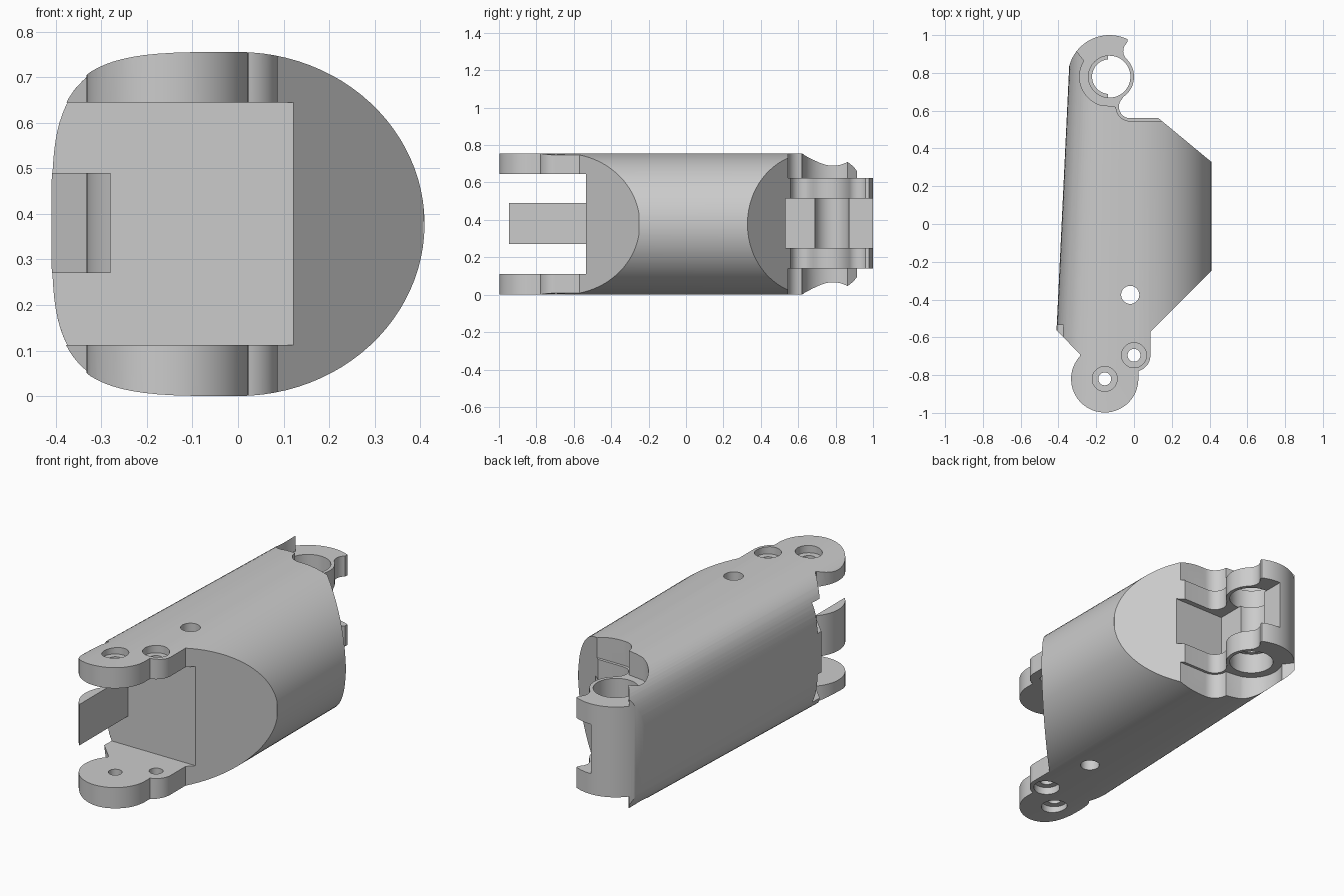
import bpy, bmesh, math
from math import cos, sin, radians, copysign

if "Cube" in bpy.data.objects:
    bpy.data.objects.remove(bpy.data.objects["Cube"], do_unlink=True)

grey = bpy.data.materials.new("plain_grey")
grey.use_nodes = True
COL = (0.6, 0.6, 0.6, 1)
grey.diffuse_color = COL
grey.node_tree.nodes["Principled BSDF"].inputs["Base Color"].default_value = COL

MID = 0.378            # mid height, also the top/bottom mirror plane
PIN = (-0.13, 0.78)    # rear hinge axis


def make(name, bm):
    bmesh.ops.recalc_face_normals(bm, faces=bm.faces)
    me = bpy.data.meshes.new(name)
    bm.to_mesh(me)
    bm.free()
    me.materials.append(grey)
    ob = bpy.data.objects.new(name, me)
    bpy.context.collection.objects.link(ob)
    return ob


def prism(name, pts, z0, z1):
    bm = bmesh.new()
    f = bm.faces.new([bm.verts.new((x, y, z0)) for x, y in pts])
    r = bmesh.ops.extrude_face_region(bm, geom=[f])
    verts = [v for v in r["geom"] if isinstance(v, bmesh.types.BMVert)]
    bmesh.ops.translate(bm, verts=verts, vec=(0, 0, z1 - z0))
    return make(name, bm)


def arc(c, r, a0, a1, n=24):
    return [(c[0] + r * cos(radians(a0 + (a1 - a0) * i / n)),
             c[1] + r * sin(radians(a0 + (a1 - a0) * i / n))) for i in range(n + 1)]


def disc(name, c, r, z0, z1):
    return prism(name, arc(c, r, 0, 360, 48)[:-1], z0, z1)


def box(name, x0, x1, y0, y1, z0, z1):
    return prism(name, [(x0, y0), (x1, y0), (x1, y1), (x0, y1)], z0, z1)


def combine(ob, tool, op="DIFFERENCE"):
    """Apply a boolean and discard the tool."""
    tool.hide_render = True
    m = ob.modifiers.new("cut", "BOOLEAN")
    m.operation, m.object, m.solver = op, tool, "EXACT"
    bpy.context.view_layer.update()
    dg = bpy.context.evaluated_depsgraph_get()
    me = bpy.data.meshes.new_from_object(ob.evaluated_get(dg))
    ob.modifiers.clear()
    ob.data = me
    bpy.data.objects.remove(tool, do_unlink=True)


# Shell: elliptical on the left (+x), squarer and tapering on the other side
def section(y):
    half = 0.41 - 0.048 * (y + 0.56)
    pts = []
    for i in range(96):
        c, s = cos(math.tau * i / 96), sin(math.tau * i / 96)
        if c >= 0:
            pts.append((0.41 * c, y, MID + MID * s))
        else:
            p = 2 / 3.7
            pts.append((-half * abs(c) ** p, y, MID + MID * copysign(abs(s) ** p, s)))
    return pts


bm = bmesh.new()
front, back = ([bm.verts.new(p) for p in section(y)] for y in (-1.1, 1.1))
bm.faces.new(front)
bm.faces.new(back)
for i in range(96):
    j = (i + 1) % 96
    bm.faces.new((front[i], front[j], back[j], back[i]))
body = make("link_body", bm)

# Plan outline with the front lugs and rear hinge boss
BIG, SMALL = (-0.155, -0.82), (0.0, -0.695)
outline = [(-0.6, -0.37), (-0.285, -0.69)]
outline += arc(BIG, 0.178, 137, 360, 40)
outline += arc(SMALL, 0.087, -75, 0, 14)
outline += [(0.087, -0.57), (0.405, -0.252), (0.408, -0.25), (0.6, -0.25),
            (0.6, 0.33), (0.408, 0.33), (0.13, 0.56)]
outline += arc((-0.02, 0.62), 0.06, 270, 150, 14)
outline += arc(PIN, 0.13, -55, 40, 20)
outline += arc((0.0, 0.915), 0.057, 230, 130, 12)
outline += arc(PIN, 0.22, 64, 178, 30)
outline += [(-0.6, 0.7)]
combine(body, prism("outline", outline, -0.2, 1), "INTERSECT")

# Front slot, leaving a stop tab between the lugs
combine(body, box("slot_right", -0.28, 0.6, -1.2, -0.535, 0.112, 0.645))
for z0, z1 in ((0.112, 0.27), (0.49, 0.645)):
    combine(body, box("slot_side", -0.7, -0.2, -1.2, -0.535, z0, z1))

# Rear pockets above and below the hinge boss
pocket = arc(PIN, 0.158, 250, 148, 24)
pocket += [(-0.315, 0.93), (-0.32, 1.2), (0.6, 1.2), (0.6, 0.545)]
pocket += arc((-0.02, 0.62), 0.075, 270, 180, 10)
combine(body, prism("pocket_top", pocket, 0.625, 1))
combine(body, prism("pocket_bottom", pocket, -0.2, 0.14))

# Rear hinge slot with a round seat, and the pin holes
combine(body, box("hinge_slot", -0.137, 0.6, 0.532, 1.2, 0.25, 0.515))
combine(body, disc("hinge_seat", PIN, 0.092, 0.25, 0.515))
combine(body, disc("pin_hole_top", PIN, 0.111, 0.515, 0.9))
combine(body, disc("pin_hole_bottom", PIN, 0.111, -0.1, 0.25))

# Screw holes with counterbores in both lugs, and the cord hole
for c in (BIG, SMALL):
    combine(body, disc("screw_hole", c, 0.034, -0.2, 1))
    combine(body, disc("bore_top", c, 0.066, 2 * MID - 0.04, 1))
    combine(body, disc("bore_bottom", c, 0.066, -0.2, 0.04))
combine(body, disc("cord_hole", (-0.02, -0.375), 0.048, -0.2, 1))

bpy.ops.object.select_all(action="DESELECT")
body.select_set(True)
bpy.context.view_layer.objects.active = body
bpy.ops.object.shade_smooth_by_angle(angle=radians(30))
